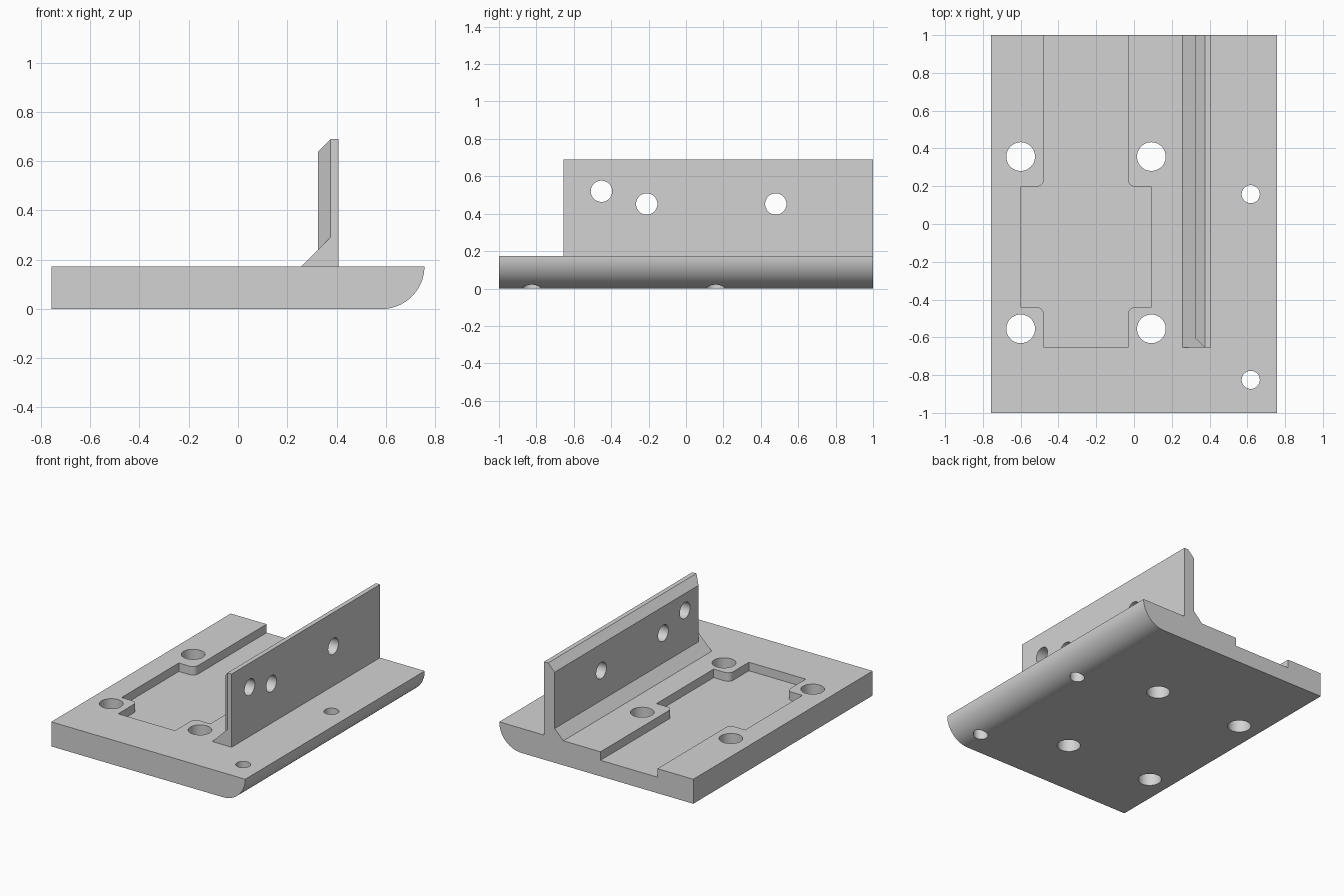
import bpy, bmesh, math
from mathutils import Vector, Matrix

if "Cube" in bpy.data.objects:
    bpy.data.objects.remove(bpy.data.objects["Cube"], do_unlink=True)

HALF_W, TOP = 0.757, 0.173
WALL_FRONT, WALL_RIGHT = -0.654, 0.408

grey = bpy.data.materials.new("light_grey")
grey.use_nodes = True
grey.diffuse_color = (0.65, 0.65, 0.65, 1)
grey.node_tree.nodes["Principled BSDF"].inputs["Base Color"].default_value = grey.diffuse_color


def finish(name, bm):
    bmesh.ops.recalc_face_normals(bm, faces=bm.faces)
    mesh = bpy.data.meshes.new(name)
    bm.to_mesh(mesh)
    bm.free()
    mesh.materials.append(grey)
    obj = bpy.data.objects.new(name, mesh)
    bpy.context.collection.objects.link(obj)
    return obj


def prism(name, outline, start, sweep):
    """Sweep a flat outline; start maps a 2D point to its 3D position."""
    bm = bmesh.new()
    face = bm.faces.new([bm.verts.new(start(*p)) for p in outline])
    new = bmesh.ops.extrude_face_region(bm, geom=[face])["geom"]
    verts = [g for g in new if isinstance(g, bmesh.types.BMVert)]
    bmesh.ops.translate(bm, verts=verts, vec=sweep)
    return finish(name, bm)


def arc(cx, cy, r, a0, a1, steps):
    angles = [math.radians(a0 + (a1 - a0) * i / steps) for i in range(steps + 1)]
    return [(cx + r * math.cos(a), cy + r * math.sin(a)) for a in angles]


def drill(name, centre, radius, axis):
    bm = bmesh.new()
    bmesh.ops.create_cone(bm, cap_ends=True, segments=48, radius1=radius,
                          radius2=radius, depth=0.8)
    if axis == "X":
        bmesh.ops.rotate(bm, verts=bm.verts, matrix=Matrix.Rotation(math.pi / 2, 3, "Y"))
    bmesh.ops.translate(bm, verts=bm.verts, vec=Vector(centre))
    return finish(name, bm)


def cut(obj, cutter):
    mod = obj.modifiers.new("cut", "BOOLEAN")
    mod.operation, mod.solver, mod.object = "DIFFERENCE", "EXACT", cutter
    cutter.hide_render = True
    bpy.context.view_layer.objects.active = obj
    bpy.ops.object.modifier_apply(modifier=mod.name)
    bpy.data.objects.remove(cutter, do_unlink=True)


def smooth(obj):
    bpy.ops.object.select_all(action="DESELECT")
    obj.select_set(True)
    bpy.context.view_layer.objects.active = obj
    bpy.ops.object.shade_smooth_by_angle(angle=math.radians(30))


# Base plate with one rounded lower edge
profile = [(-HALF_W, TOP), (-HALF_W, 0)]
profile += arc(HALF_W - TOP, TOP, TOP, -90, 0, 24)
plate = prism("base_plate", profile, lambda x, z: (x, -1, z), (0, 2, 0))

# Stepped pocket, open at the back, with rounded inner shoulders
left, right, neck_l, neck_r = -0.6, 0.092, -0.477, -0.033
front, back, r = -0.44, 0.197, 0.04
pocket = [(neck_l, 1.1), *arc(neck_l - r, back + r, r, 0, -90, 8),
          (left, back), (left, front),
          *arc(neck_l - r, front - r, r, 90, 0, 8),
          (neck_l, WALL_FRONT), (neck_r, WALL_FRONT),
          *arc(neck_r + r, front - r, r, 180, 90, 8),
          (right, front), (right, back),
          *arc(neck_r + r, back + r, r, 270, 180, 8), (neck_r, 1.1)]
cut(plate, prism("pocket_cutter", pocket, lambda x, y: (x, y, TOP - 0.06), (0, 0, 0.2)))

# Four large and two small mounting holes
for x in (-0.6, 0.092):
    for y in (-0.555, 0.357):
        cut(plate, drill("large_hole_cutter", (x, y, 0.1), 0.076, "Z"))
for y in (-0.825, 0.158):
    cut(plate, drill("small_hole_cutter", (0.618, y, 0.1), 0.048, "Z"))
smooth(plate)

# Upright wall with chamfered upper and front edges on its inner side
wall_l, wall_top, chamfer = 0.325, 0.69, 0.051
section = [(wall_l, TOP), (WALL_RIGHT, TOP), (WALL_RIGHT, wall_top), (wall_l, wall_top)]
wall = prism("upright_wall", section, lambda x, z: (x, WALL_FRONT, z), (0, 1 - WALL_FRONT, 0))
bm = bmesh.new()
bm.from_mesh(wall.data)
edges = []
for e in bm.edges:
    a, b = (v.co for v in e.verts)
    if max(a.x, b.x) < wall_l + 0.01:
        if min(a.z, b.z) > 0.6 or max(a.y, b.y) < 0:
            edges.append(e)
bmesh.ops.bevel(bm, geom=edges, offset=chamfer, offset_type="OFFSET",
                segments=1, affect="EDGES")
bm.to_mesh(wall.data)
bm.free()

# Cross holes through the wall
for y, z in ((-0.452, 0.52), (-0.21, 0.452), (0.48, 0.452)):
    cut(wall, drill("wall_hole_cutter", (0.37, y, z), 0.057, "X"))
smooth(wall)

# Sloped fillet at the foot of the wall
foot = wall_l + chamfer
prism("wall_fillet", [(0.257, TOP), (foot, TOP), (foot, TOP + foot - 0.257)],
      lambda x, z: (x, WALL_FRONT, z), (0, 1 - WALL_FRONT, 0))
